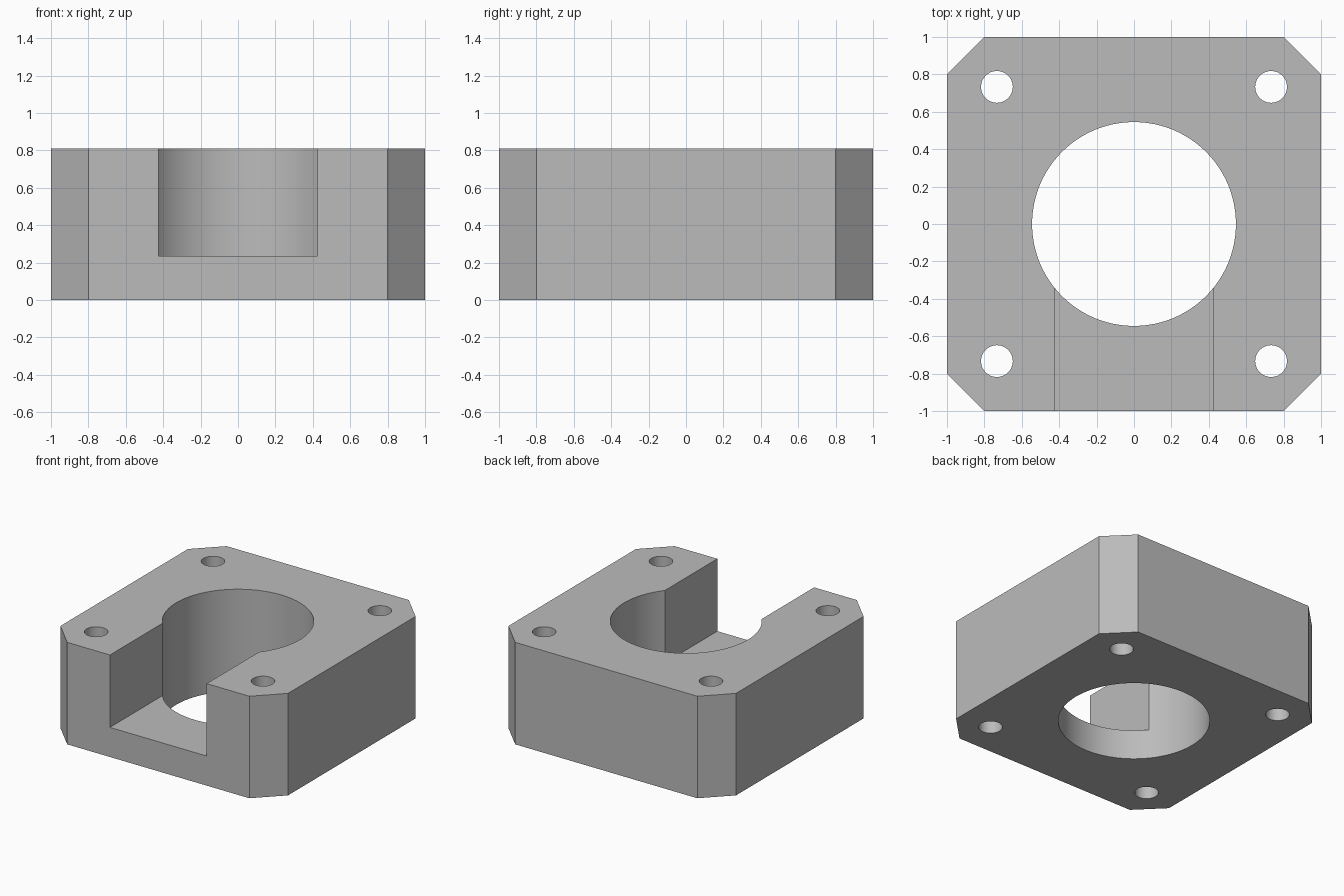
import bpy, bmesh, math

HEIGHT = 0.81
CHAMFER = 0.2
SLOT_FLOOR = 0.235
HOLE = 0.733

cube = bpy.data.objects.get("Cube")
if cube:
    bpy.data.objects.remove(cube, do_unlink=True)

grey = bpy.data.materials.new("plain grey")
grey.use_nodes = True
colour = (0.5, 0.5, 0.5, 1)
grey.diffuse_color = colour
grey.node_tree.nodes["Principled BSDF"].inputs["Base Color"].default_value = colour


def make_prism(name, outline, bottom, top):
    """Extrude a flat outline upwards into a closed solid."""
    bm = bmesh.new()
    base = bm.faces.new([bm.verts.new((x, y, bottom)) for x, y in outline])
    up = bmesh.ops.extrude_face_region(bm, geom=[base])["geom"]
    moved = [v for v in up if isinstance(v, bmesh.types.BMVert)]
    bmesh.ops.translate(bm, verts=moved, vec=(0, 0, top - bottom))
    bmesh.ops.recalc_face_normals(bm, faces=bm.faces)
    mesh = bpy.data.meshes.new(name)
    bm.to_mesh(mesh)
    bm.free()
    mesh.materials.append(grey)
    obj = bpy.data.objects.new(name, mesh)
    bpy.context.collection.objects.link(obj)
    return obj


def circle(x, y, radius, sides):
    steps = [2 * math.pi * i / sides for i in range(sides)]
    return [(x + radius * math.cos(a), y + radius * math.sin(a)) for a in steps]


def cut(target, cutter):
    """Subtract the cutter, then discard it."""
    cutter.hide_render = True
    bpy.context.view_layer.objects.active = target
    mod = target.modifiers.new(cutter.name, "BOOLEAN")
    mod.operation = "DIFFERENCE"
    mod.solver = "EXACT"
    mod.object = cutter
    bpy.ops.object.modifier_apply(modifier=mod.name)
    bpy.data.objects.remove(cutter, do_unlink=True)


# Block with chamfered vertical corners
c = 1 - CHAMFER
corners = [(c, -1), (1, -c), (1, c), (c, 1), (-c, 1), (-1, c), (-1, -c), (-c, -1)]
block = make_prism("mounting_block", corners, 0, HEIGHT)

# Central bore
cut(block, make_prism("bore_cutter", circle(0, 0, 0.545, 96), -1, 2))

# Slot open to the front and top
slot = [(-0.425, -2), (0.425, -2), (0.425, 0), (-0.425, 0)]
cut(block, make_prism("slot_cutter", slot, SLOT_FLOOR, 2))

# Four screw holes
for sx in (-1, 1):
    for sy in (-1, 1):
        outline = circle(sx * HOLE, sy * HOLE, 0.085, 48)
        cut(block, make_prism("screw_hole_cutter", outline, -1, 2))

# Smooth the round walls, keep the edges sharp
bpy.ops.object.select_all(action="DESELECT")
block.select_set(True)
bpy.context.view_layer.objects.active = block
bpy.ops.object.shade_smooth_by_angle(angle=math.radians(25))
